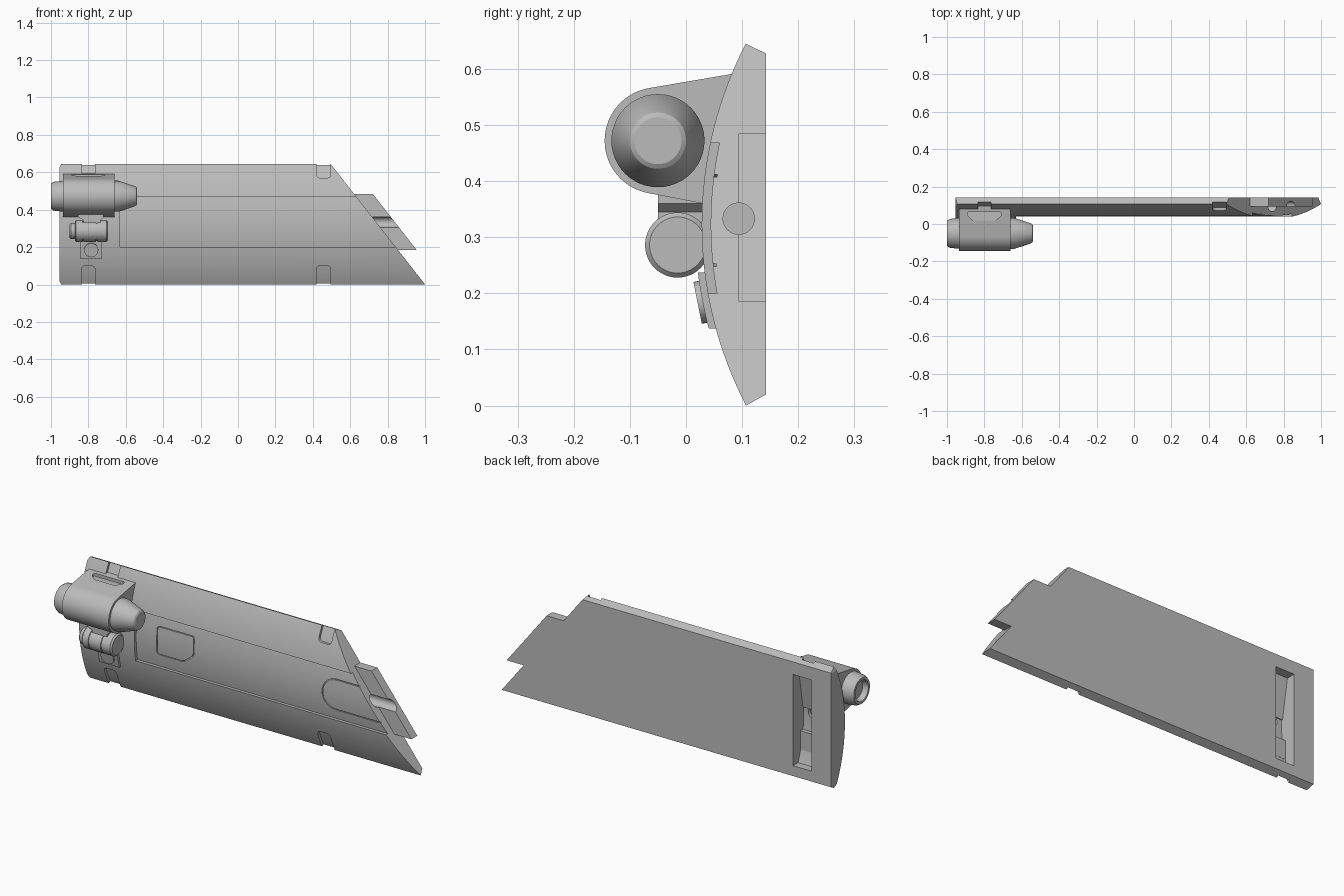
import bpy, bmesh, math
from mathutils import Vector, Matrix

cube = bpy.data.objects.get("Cube")
if cube:
    bpy.data.objects.remove(cube)

grey = bpy.data.materials.new("mid_grey")
grey.use_nodes = True
grey.diffuse_color = (0.5, 0.5, 0.5, 1)
grey.node_tree.nodes["Principled BSDF"].inputs["Base Color"].default_value = (0.5, 0.5, 0.5, 1)

# Front skin is an arc in the y-z plane
RADIUS, ARC_Y, ARC_Z = 0.7, 0.728, 0.323
TOP = 0.645


def skin_y(z, off=0.0):
    return ARC_Y - math.sqrt((RADIUS - off) ** 2 - (z - ARC_Z) ** 2)


def finish(bm, name):
    bmesh.ops.recalc_face_normals(bm, faces=bm.faces)
    mesh = bpy.data.meshes.new(name)
    bm.to_mesh(mesh)
    bm.free()
    mesh.materials.append(grey)
    obj = bpy.data.objects.new(name, mesh)
    bpy.context.collection.objects.link(obj)
    return obj


def extrude(name, points, axis, a, b):
    """Prism of 2D points: axis 'x' takes (y, z), 'y' takes (x, z), 'z' takes (x, y)."""
    place = {"x": lambda p: (a, p[0], p[1]),
             "y": lambda p: (p[0], a, p[1]),
             "z": lambda p: (p[0], p[1], a)}[axis]
    bm = bmesh.new()
    face = bm.faces.new([bm.verts.new(place(p)) for p in points])
    grown = bmesh.ops.extrude_face_region(bm, geom=[face])
    move = Vector([b - a if axis == c else 0 for c in "xyz"])
    bmesh.ops.translate(bm, vec=move, verts=[v for v in grown["geom"] if isinstance(v, bmesh.types.BMVert)])
    return finish(bm, name)


def lathe(name, profile, y, z, steps=48):
    """Turn (x, radius) points about an x-direction axis."""
    bm = bmesh.new()
    verts = [bm.verts.new((x, 0, r)) for x, r in profile]
    edges = [bm.edges.new(pair) for pair in zip(verts, verts[1:])]
    bmesh.ops.spin(bm, geom=verts + edges, axis=(1, 0, 0), cent=(0, 0, 0),
                   angle=math.tau, steps=steps, use_merge=True)
    bmesh.ops.remove_doubles(bm, verts=bm.verts, dist=1e-5)
    bmesh.ops.translate(bm, vec=(0, y, z), verts=bm.verts)
    return finish(bm, name)


def combine(target, tool, operation="DIFFERENCE"):
    mod = target.modifiers.new("shape", "BOOLEAN")
    mod.operation, mod.object, mod.solver = operation, tool, "EXACT"
    graph = bpy.context.evaluated_depsgraph_get()
    mesh = bpy.data.meshes.new_from_object(target.evaluated_get(graph))
    target.modifiers.clear()
    target.data = mesh
    bpy.data.objects.remove(tool)
    return target


def rect(x0, x1, z0, z1):
    return [(x0, z0), (x1, z0), (x1, z1), (x0, z1)]


def rounded(points, r, n=5):
    out = []
    for i, p in enumerate(points):
        p = Vector(p)
        a = p + (Vector(points[i - 1]) - p).normalized() * r
        b = p + (Vector(points[(i + 1) % len(points)]) - p).normalized() * r
        for k in range(n + 1):
            t = k / n
            out.append(tuple(a * (1 - t) ** 2 + p * 2 * t * (1 - t) + b * t * t))
    return out


def behind_skin(off):
    """Solid filling everything behind the skin moved inward by off."""
    zs = [-0.06 + 0.77 * i / 48 for i in range(49)]
    return extrude("skin", [(skin_y(z, off), z) for z in zs] + [(0.9, zs[-1]), (0.9, zs[0])], "x", -1.5, 1.5)


def cut_front(target, outline, depth, core=None):
    tool = combine(extrude("cutter", outline, "y", -0.1, 0.2), behind_skin(depth))
    if core:
        combine(tool, extrude("core", core, "y", -0.2, 0.3))
    combine(target, tool)


# Main panel: curved front, chamfered back edges, slanted end
zs = [TOP * i / 40 for i in range(41)]
section = [(skin_y(z), z) for z in zs] + [(0.143, 0.627), (0.143, 0.02)]
panel = extrude("main_panel", section, "x", -0.955, 1.1)
outline = [(-0.955, 0.02), (-0.94, -0.01), (1.008, -0.01), (0.487, 0.655), (-0.94, 0.655), (-0.955, 0.625)]
combine(panel, extrude("outline", outline, "y", -0.1, 0.3), "INTERSECT")

# Long recess along the front
cut_front(panel, rect(-0.63, 1.2, 0.2, 0.468), 0.016)

# Edge slots
for x0, x1 in ((-0.835, -0.765), (0.42, 0.495)):
    for z0, z1 in ((-0.1, 0.1), (0.57, 0.75)):
        cut_front(panel, rounded(rect(x0, x1, z0, z1), 0.02), 0.013)


# Engraved outlines in the recess
def half_pill(r):
    arc = [math.pi / 2 + math.pi * i / 16 for i in range(17)]
    return [(0.545 + r * math.cos(t), 0.33 + r * math.sin(t)) for t in arc] + [(1.2, 0.33 - r), (1.2, 0.33 + r)]


def hatch(g):
    return rounded([(-0.51 + g, 0.265 + g), (-0.35 - g, 0.265 + g), (-0.29 - g, 0.31 + g),
                    (-0.29 - g, 0.415 - g), (-0.51 + g, 0.415 - g)], 0.018)


cut_front(panel, half_pill(0.082), 0.022, half_pill(0.077))
cut_front(panel, hatch(0), 0.022, hatch(0.004))

# End tongue with a round socket
tongue = [(0.5, 0.185), (0.955, 0.185), (0.72, 0.485), (0.5, 0.485)]
combine(panel, extrude("tongue", tongue, "y", 0.094, 0.143), "UNION")
combine(panel, lathe("socket", [(0.62, 0), (0.62, 0.028), (1.1, 0.028), (1.1, 0)], 0.094, 0.333, 32))

# Back pocket with a curved floor and a peg hole
pocket = extrude("pocket", rect(-0.84, -0.73, 0.075, 0.56), "y", 0, 0.3)
combine(panel, combine(pocket, behind_skin(0.025), "INTERSECT"))
hole = [(-0.785 + 0.028 * math.cos(math.tau * i / 24), 0.335 + 0.028 * math.sin(math.tau * i / 24)) for i in range(24)]
combine(panel, extrude("peg_hole", hole, "y", 0.036, 0.1))

# Upper housing wrapped round the large barrel
BY, BZ = -0.05, 0.472
wrap = [math.radians(100 + 160 * i / 28) for i in range(29)]
shape = [(BY + 0.095 * math.cos(t), BZ + 0.095 * math.sin(t)) for t in wrap]
shape += [(0.03, 0.36), (0.06, 0.355), (0.1, 0.594)]
housing = extrude("barrel_housing", shape, "x", -0.935, -0.66)
vent = rounded([(-0.86, 0.018), (-0.74, 0.018), (-0.71, 0.045), (-0.71, 0.064), (-0.89, 0.064), (-0.89, 0.045)], 0.008)
combine(housing, extrude("vent", vent, "z", 0.572, 0.7))

barrel = lathe("large_barrel", [
    (-0.97, 0), (-0.97, 0.05), (-1.0, 0.055), (-1.0, 0.068), (-0.985, 0.077), (-0.94, 0.082),
    (-0.64, 0.083), (-0.555, 0.055), (-0.545, 0.05), (-0.54, 0.042), (-0.54, 0)], BY, BZ)

# Lower small barrel with ring grooves
small = lathe("small_barrel", [
    (-0.9, 0), (-0.9, 0.036), (-0.893, 0.043), (-0.872, 0.043), (-0.872, 0.052), (-0.866, 0.058),
    (-0.832, 0.058), (-0.832, 0.053), (-0.826, 0.053), (-0.826, 0.058), (-0.758, 0.058),
    (-0.758, 0.053), (-0.752, 0.053), (-0.752, 0.058), (-0.703, 0.058), (-0.695, 0.05), (-0.695, 0)],
    -0.015, 0.286)

# Bracket joining the two barrels
bracket = extrude("barrel_bracket", [(-0.825, 0.32), (-0.735, 0.32), (-0.735, 0.345), (-0.718, 0.36),
                                     (-0.718, 0.39), (-0.855, 0.39), (-0.855, 0.36), (-0.825, 0.345)],
                  "y", -0.05, 0.035)

# Curved plate with a round button below the small barrel
plate = extrude("button_plate", rect(-0.845, -0.727, 0.137, 0.237), "y", -0.1, 0.08)
combine(plate, behind_skin(-0.012), "INTERSECT")
tilt = math.asin((ARC_Z - 0.187) / RADIUS)
out = Vector((0, -math.cos(tilt), -math.sin(tilt)))
bm = bmesh.new()
bmesh.ops.create_cone(bm, cap_ends=True, segments=32, radius1=0.038, radius2=0.038, depth=0.03,
                      matrix=Matrix.Translation(Vector((-0.785, ARC_Y, ARC_Z)) + out * (RADIUS + 0.006))
                      @ out.to_track_quat("Z", "Y").to_matrix().to_4x4())
button = finish(bm, "round_button")

for obj in (panel, housing, barrel, small, bracket, plate, button):
    bpy.ops.object.select_all(action="DESELECT")
    obj.select_set(True)
    bpy.context.view_layer.objects.active = obj
    bpy.ops.object.shade_smooth_by_angle(angle=math.radians(25))
